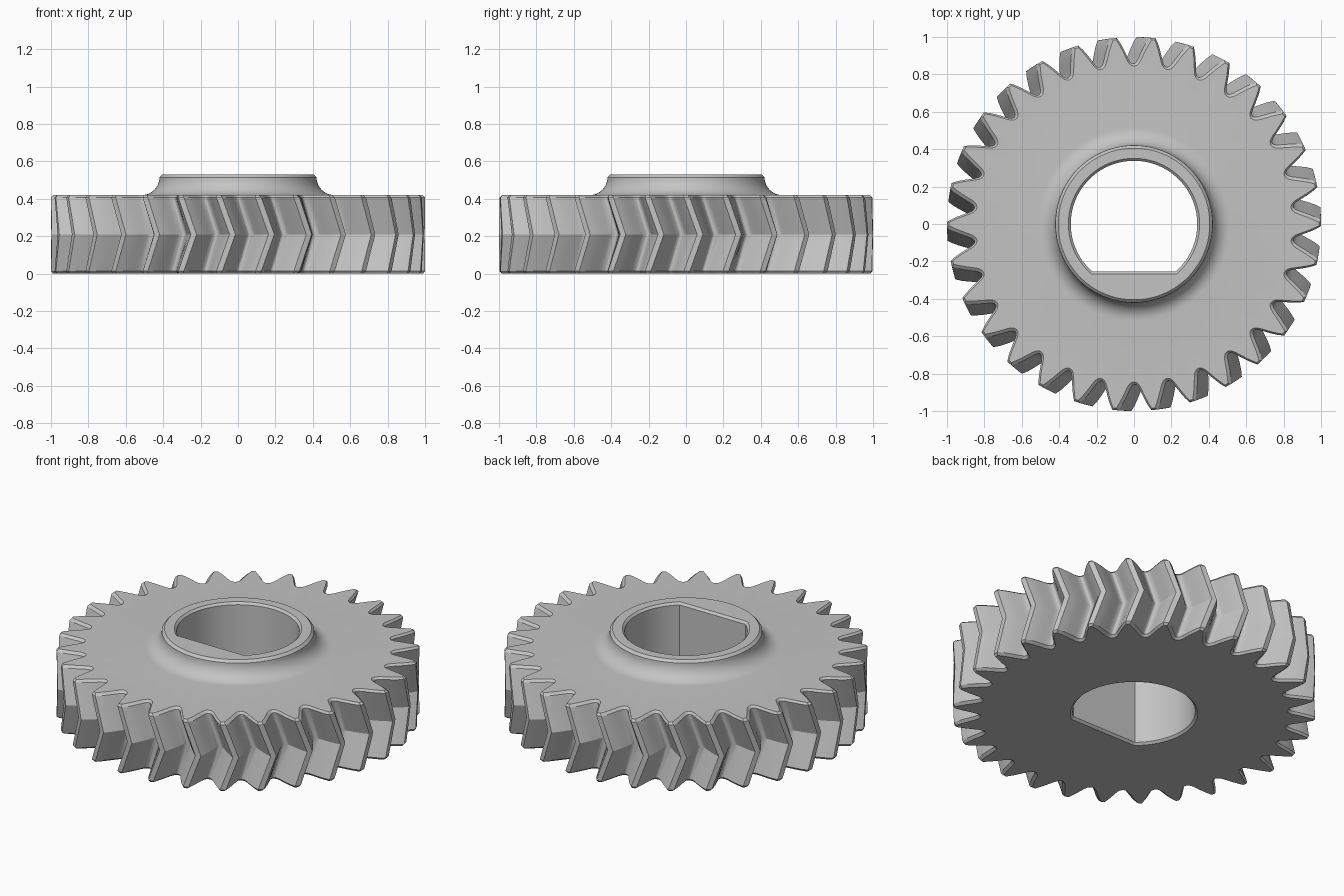
import bpy, bmesh, math
from mathutils import Vector

cube = bpy.data.objects.get("Cube")
if cube:
    bpy.data.objects.remove(cube, do_unlink=True)

TEETH = 30
PITCH = math.tau / TEETH
HEIGHT, HUB_TOP = 0.42, 0.53
TWIST = math.radians(4.3)      # herringbone lead at mid height
CHAMFER = 0.013
BORE, FLAT = 0.338, 0.255      # bore radius and distance of its flat

# Half a tooth: (half angle in degrees, radius), from root to tip
half = [(6, 0.857), (5.5, 0.859), (5.0, 0.866), (4.5, 0.878), (4.0, 0.895),
        (3.4, 0.917), (2.7, 0.943), (1.9, 0.971), (0.9, 1.0)]
tooth = [(-a, r) for a, r in half] + [(a, r) for a, r in reversed(half[1:])]

# Full toothed outline; a gap is centred on the back
outline = []
for k in range(TEETH):
    centre = math.pi / 2 + PITCH * (k + 0.5)
    for a, r in tooth:
        t = centre + math.radians(a)
        outline.append(Vector((r * math.cos(t), r * math.sin(t))))
COUNT = len(outline)


def inset(points, distance):
    """Move each outline point inward along its normal."""
    moved = []
    for i, p in enumerate(points):
        before = (p - points[i - 1]).normalized()
        after = (points[(i + 1) % len(points)] - p).normalized()
        along = (before + after).normalized()
        moved.append(p + Vector((-along.y, along.x)) * distance)
    return moved


def toothed_ring(z, distance=0.0):
    """Outline at height z, turned most at mid height."""
    turn = TWIST * (1 - abs(z / HEIGHT * 2 - 1))
    c, s = math.cos(turn), math.sin(turn)
    return [(p.x * c - p.y * s, p.x * s + p.y * c, z)
            for p in inset(outline, distance)]


def round_ring(z, radius, flat=None):
    """Circle at height z, optionally cut by a flat on the front side."""
    ring = []
    for i in range(COUNT):
        t = math.pi / 2 + math.tau * i / COUNT
        c, s = math.cos(t), math.sin(t)
        r = radius
        if flat and s < 0:
            r = min(r, flat / -s)
        ring.append((r * c, r * s, z))
    return ring


# Teeth with chamfered ends
rings = [toothed_ring(0, CHAMFER), toothed_ring(CHAMFER),
         toothed_ring(HEIGHT / 2),
         toothed_ring(HEIGHT - CHAMFER), toothed_ring(HEIGHT, CHAMFER)]

# Filleted hub
FILLET, STEPS = 0.095, 10
for i in range(STEPS + 1):
    t = math.pi / 2 * i / STEPS
    rings.append(round_ring(HEIGHT + FILLET * (1 - math.cos(t)),
                            0.515 - FILLET * math.sin(t)))
rings.append(round_ring(HUB_TOP, 0.405))

# Bore with a flat, chamfered at both ends
rings += [round_ring(HUB_TOP, BORE + CHAMFER, FLAT + CHAMFER),
          round_ring(HUB_TOP - CHAMFER, BORE, FLAT),
          round_ring(CHAMFER, BORE, FLAT),
          round_ring(0, BORE + CHAMFER, FLAT + CHAMFER)]

# Join the rings into one closed surface
bm = bmesh.new()
grid = [[bm.verts.new(p) for p in ring] for ring in rings]
for j, lower in enumerate(grid):
    upper = grid[(j + 1) % len(grid)]
    for i in range(COUNT):
        n = (i + 1) % COUNT
        bm.faces.new((lower[i], lower[n], upper[n], upper[i]))
bmesh.ops.recalc_face_normals(bm, faces=bm.faces)
mesh = bpy.data.meshes.new("herringbone_gear")
bm.to_mesh(mesh)
bm.free()
gear = bpy.data.objects.new("herringbone_gear", mesh)
bpy.context.collection.objects.link(gear)

# Plain grey material
grey = bpy.data.materials.new("light_grey")
grey.use_nodes = True
colour = (0.55, 0.55, 0.55, 1)
grey.diffuse_color = colour
grey.node_tree.nodes["Principled BSDF"].inputs["Base Color"].default_value = colour
mesh.materials.append(grey)

bpy.ops.object.select_all(action="DESELECT")
gear.select_set(True)
bpy.context.view_layer.objects.active = gear
bpy.ops.object.shade_smooth_by_angle(angle=math.radians(28))
